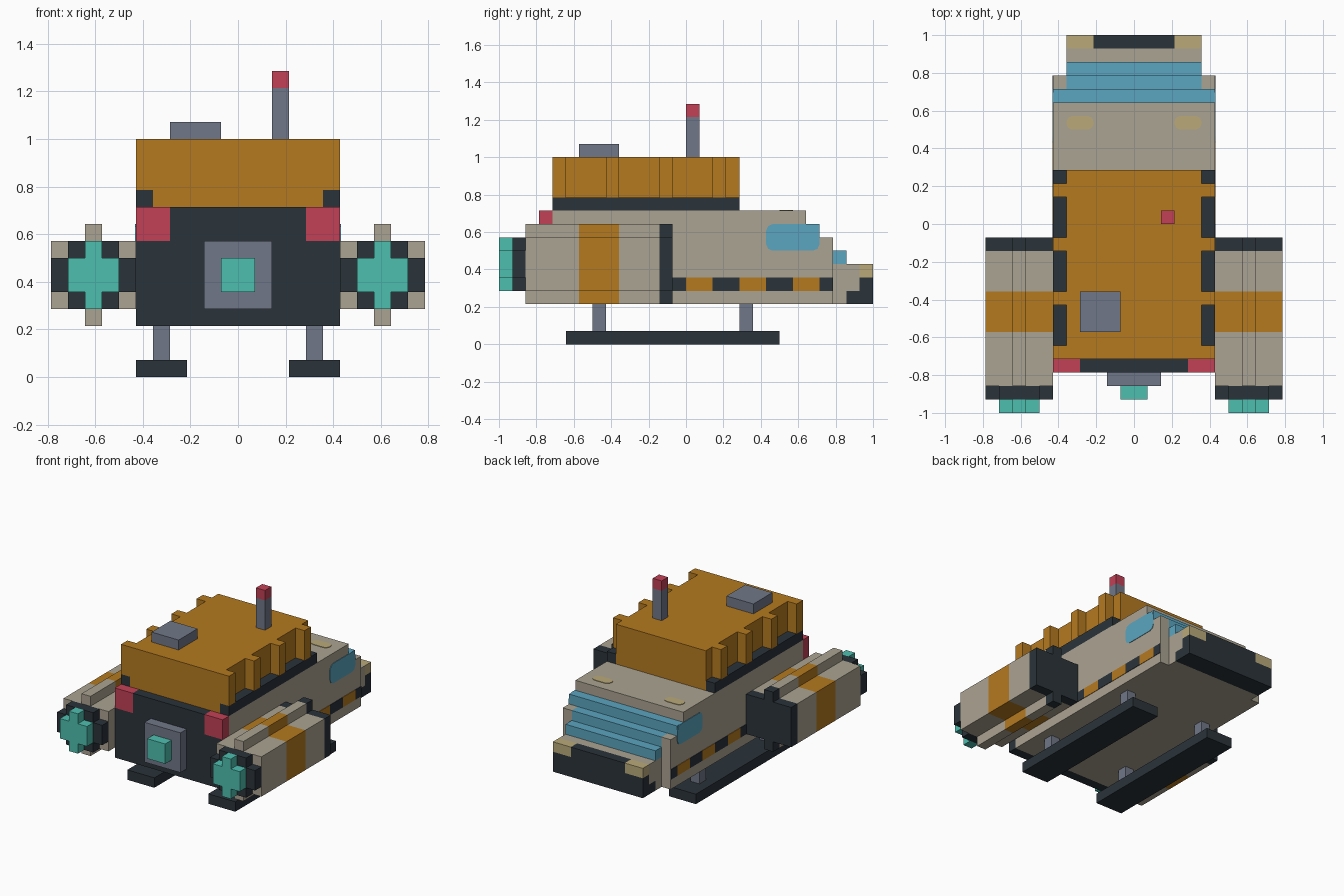
import bpy, bmesh
from mathutils import Vector

U = 1 / 14  # one block; all part sizes below are in blocks

if "Cube" in bpy.data.objects:
    bpy.data.objects.remove(bpy.data.objects["Cube"])


def linear(c):
    c /= 255
    return c / 12.92 if c < 0.04045 else ((c + 0.055) / 1.055) ** 2.4


def material(name, *rgb):
    mat = bpy.data.materials.new(name)
    colour = (*[linear(c) for c in rgb], 1)
    mat.use_nodes = True
    mat.diffuse_color = colour
    mat.node_tree.nodes["Principled BSDF"].inputs["Base Color"].default_value = colour
    return mat


beige = material("warm beige", 171, 163, 146)
dark = material("dark slate", 42, 51, 58)
orange = material("orange", 181, 122, 32)
red = material("red", 194, 65, 86)
grey = material("blue grey", 112, 119, 135)
teal = material("teal glow", 78, 191, 176)
blue = material("window blue", 91, 165, 192)
cream = material("lamp cream", 186, 170, 122)


def prism(name, outline, axis, lo, hi, mat, side=1):
    """Extrude a 2D outline along an axis; side = -1 mirrors it in x."""
    bm = bmesh.new()
    verts = []
    for a, b in outline:
        co = [a, b]
        co.insert(axis, lo)
        verts.append(bm.verts.new(co))
    face = bm.faces.new(verts)
    grown = bmesh.ops.extrude_face_region(bm, geom=[face])["geom"]
    shift = Vector((0, 0, 0))
    shift[axis] = hi - lo
    bmesh.ops.translate(bm, vec=shift, verts=[g for g in grown if isinstance(g, bmesh.types.BMVert)])
    for v in bm.verts:
        v.co = Vector((v.co.x * side, v.co.y, v.co.z)) * U
    bmesh.ops.recalc_face_normals(bm, faces=bm.faces)
    mesh = bpy.data.meshes.new(name)
    bm.to_mesh(mesh)
    bm.free()
    mesh.materials.append(mat)
    obj = bpy.data.objects.new(name, mesh)
    bpy.context.scene.collection.objects.link(obj)
    return obj


def box(name, x, y, z, mat, side=1):
    outline = [(x[0], y[0]), (x[1], y[0]), (x[1], y[1]), (x[0], y[1])]
    return prism(name, outline, 2, *z, mat, side)


def rounded(a, b, r):
    """Rectangle outline with softly cut corners."""
    (a0, a1), (b0, b1) = a, b
    k = r * 0.3
    pts = []
    for ca, cb, sa, sb in ((a0, b0, 1, 1), (a1, b0, -1, 1), (a1, b1, -1, -1), (a0, b1, 1, -1)):
        corner = [(ca, cb + sb * r), (ca + sa * k, cb + sb * k), (ca + sa * r, cb)]
        pts += corner if sa == sb else corner[::-1]
    return pts


def plus(wide, low, narrow, tall):
    """Stepped cross outline around the pod axis."""
    quarter = [(wide, low), (narrow, low), (narrow, tall)]
    pts = []
    for sx, sz in ((1, 1), (-1, 1), (-1, -1), (1, -1)):
        q = quarter if sx == sz else quarter[::-1]
        pts += [(8.5 + sx * a, 6 + sz * b) for a, b in q]
    return pts


# Hull and stepped windscreen
prism("hull", [(-10, 3), (11, 3), (11, 7), (10, 7), (10, 8), (9, 8), (9, 10), (-10, 10)],
      0, -6, 6, beige)
box("windscreen_top", (-6, 6), (9, 10), (8, 9), blue)
box("windscreen_middle", (-5, 5), (10, 11), (7, 8), blue)
box("windscreen_bottom", (-5, 5), (11, 12), (6, 7), blue)

# Nose and bumper
prism("nose", [(11, 3), (12, 3), (12, 4), (13, 4), (13, 6), (11, 6)], 0, -5, 5, beige)
prism("bumper", [(12, 3), (14, 3), (14, 5), (13, 5), (13, 4), (12, 4)], 0, -5, 5, dark)
box("bumper_top", (-3, 3), (13, 14), (5, 6), dark)

# End plate with hatch and glowing port
prism("end_plate", [(-6, 3), (6, 3), (6, 8), (4, 8), (4, 10), (-4, 10), (-4, 8), (-6, 8)],
      1, -11, -10, dark)
box("hatch", (-2, 2), (-12, -11), (4, 8), grey)
box("hatch_port", (-1, 1), (-13, -12), (5, 7), teal)

# Cargo roof with ribbed sides
ribs = [(5, -10)]
for y in range(-10, 4, 4):
    ribs += [(6, y), (6, y + 1), (5, y + 1), (5, min(y + 4, 4))]
ribs = [p for i, p in enumerate(ribs) if i]
prism("cargo_roof", ribs + [(-x, y) for x, y in reversed(ribs)], 2, 11, 14, orange)
box("cargo_base", (-5, 5), (-10, 4), (10, 11), orange)
box("roof_vent", (-4, -1), (-8, -5), (14, 15), grey)
box("antenna", (2, 3), (0, 1), (14, 17), grey)
box("antenna_tip", (2, 3), (0, 1), (17, 18), red)

for label, s in (("left", 1), ("right", -1)):
    # Hull fittings
    box(label + "_windscreen_cap", (5, 6), (10, 11), (7, 8), beige, s)
    box(label + "_nose_lamp", (3, 5), (13, 14), (5, 6), cream, s)
    box(label + "_end_lamp", (4, 6), (-11, -10), (8, 10), red, s)
    box(label + "_cargo_trim", (5, 6), (-10, 4), (10, 11), dark, s)
    prism(label + "_side_window", rounded((6, 10), (7, 9), 0.5), 0, 6, 6.05, blue, s)
    prism(label + "_top_lamp", rounded((3, 5), (7, 8), 0.4), 2, 10, 10.05, cream, s)

    # Alternating side stripe
    for y in range(-10, 11, 2):
        mat = orange if y % 4 == 0 else dark
        box(label + "_stripe", (6, 6.05), (y, min(y + 2, 11)), (4, 5), mat, s)

    # Engine pod
    shell = plus(2.5, 2, 0.5, 3)
    for part, y0, y1, mat in (("shell_end", -12, -8, beige), ("band", -8, -5, orange),
                              ("shell", -5, -2, beige), ("cap", -2, -1, dark)):
        prism(label + "_pod_" + part, shell, 1, y0, y1, mat, s)
    prism(label + "_pod_collar", plus(2.5, 1, 1.5, 2), 1, -13, -12, dark, s)
    prism(label + "_pod_glow", plus(1.5, 1, 0.5, 2), 1, -14, -13, teal, s)

    # Landing skid
    box(label + "_skid", (3, 6), (-9, 7), (0, 1), dark, s)
    for y in (-7, 4):
        box(label + "_skid_leg", (4, 5), (y, y + 1), (1, 3), grey, s)
